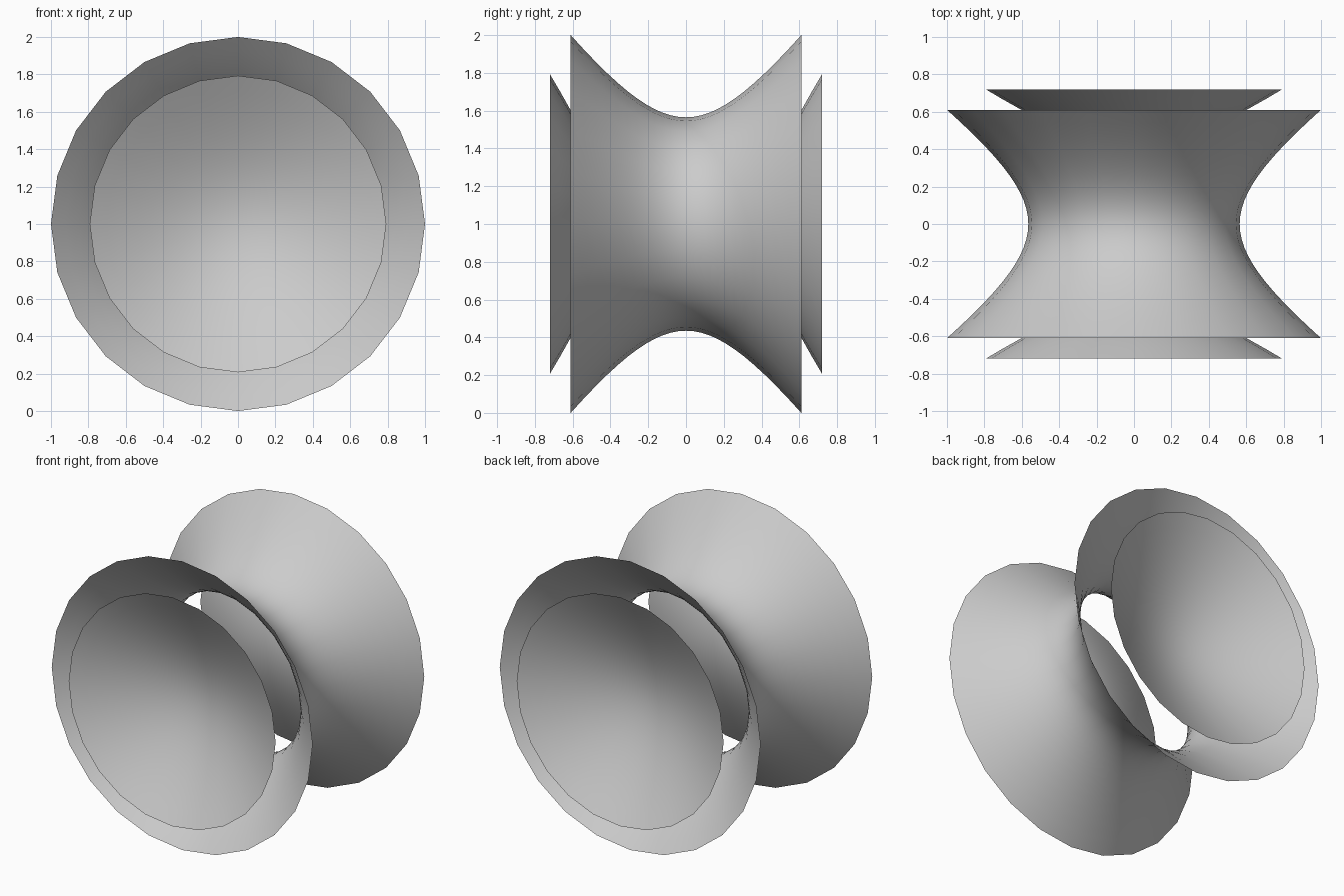
import bpy, bmesh
from math import sinh, cosh, sin, cos, pi, acosh, asinh

if "Cube" in bpy.data.objects:
    bpy.data.objects.remove(bpy.data.objects["Cube"])

SIDES = 24           # straight sides round each rim
A, C = 0.565, 0.418  # throat radius and axial half-width
CENTRE_Z = 1.0


def revolve(name, profile):
    """Turn (radius, y) points round the y axis; zero radius makes a pole."""
    bm = bmesh.new()
    rings = []
    for r, y in profile:
        n = 1 if r < 1e-6 else SIDES
        rings.append([bm.verts.new((r * sin(2 * pi * i / SIDES), y,
                                    CENTRE_Z + r * cos(2 * pi * i / SIDES)))
                      for i in range(n)])
    for a, b in zip(rings, rings[1:]):
        for i in range(SIDES):
            j = (i + 1) % SIDES
            if len(a) == 1:
                bm.faces.new((a[0], b[j], b[i]))
            else:
                bm.faces.new((a[i], a[j], b[j], b[i]))
    bmesh.ops.recalc_face_normals(bm, faces=bm.faces)
    for f in bm.faces:
        f.smooth = True
    mesh = bpy.data.meshes.new(name)
    bm.to_mesh(mesh)
    bm.free()
    obj = bpy.data.objects.new(name, mesh)
    bpy.context.collection.objects.link(obj)
    return obj


# Waisted tube: one-sheet hyperboloid, open at both ends
STEPS = 24
u_end = acosh(1.0 / A)
revolve("waisted_tube",
        [(A * cosh(u), C * sinh(u))
         for u in (u_end * (2 * k / STEPS - 1) for k in range(STEPS + 1))])

# Front and back bowls: two-sheet hyperboloid with the same asymptotes
v_end = asinh(0.793 / A)
for name, side in (("front_bowl", -1), ("back_bowl", 1)):
    revolve(name,
            [(A * sinh(v), side * C * cosh(v) * 1.0)
             for v in (v_end * k / 12 for k in range(13))])
